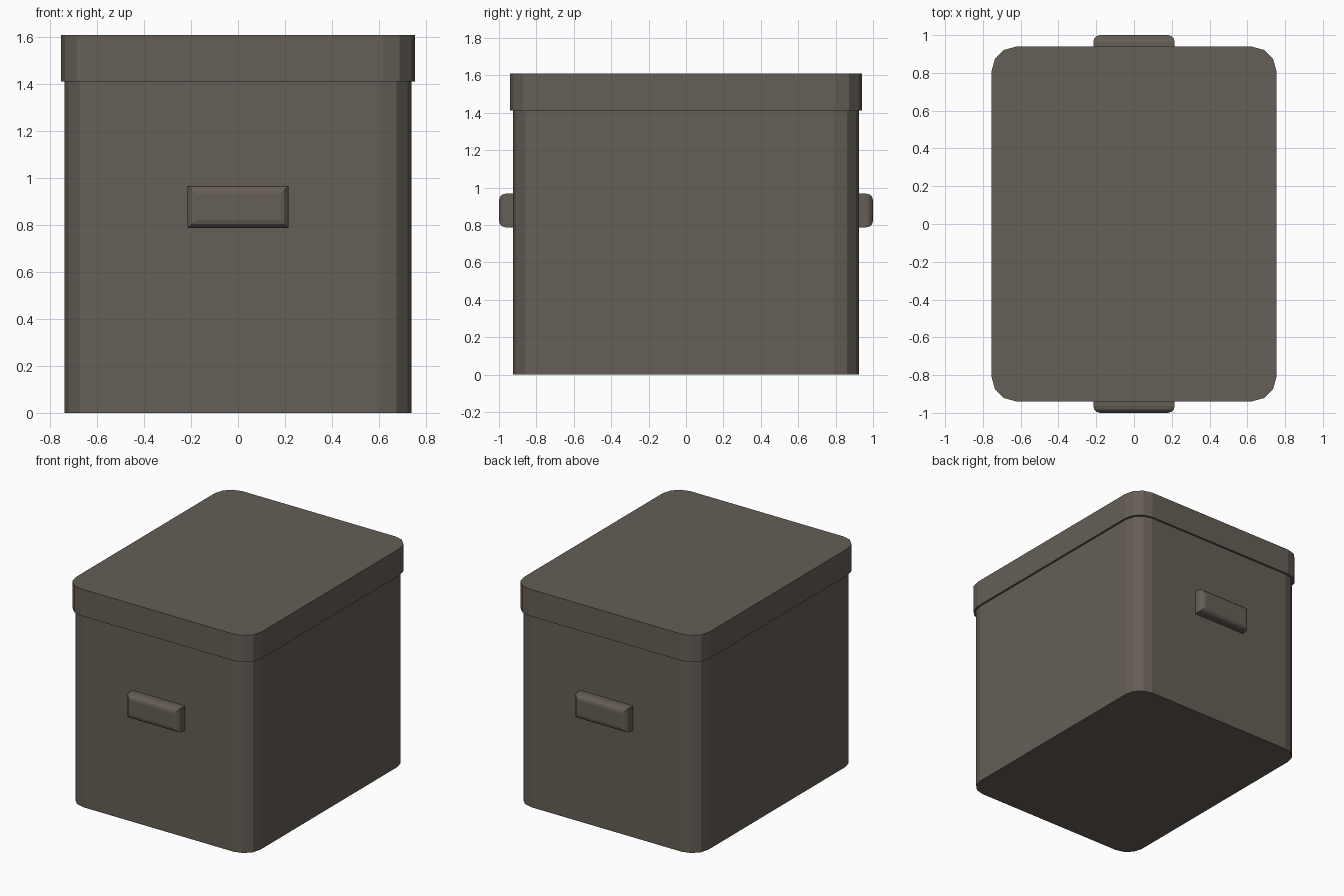
import bpy, bmesh, math

if "Cube" in bpy.data.objects:
    bpy.data.objects.remove(bpy.data.objects["Cube"])

mat = bpy.data.materials.new("warm_grey_card")
mat.diffuse_color = (0.13, 0.112, 0.092, 1)
mat.use_nodes = True
mat.node_tree.nodes["Principled BSDF"].inputs["Base Color"].default_value = mat.diffuse_color


def finish(bm, name):
    bmesh.ops.recalc_face_normals(bm, faces=bm.faces)
    mesh = bpy.data.meshes.new(name)
    bm.to_mesh(mesh)
    bm.free()
    mesh.materials.append(mat)
    obj = bpy.data.objects.new(name, mesh)
    bpy.context.collection.objects.link(obj)
    return obj


def rounded_block(name, hx, hy, z0, z1, r, segs=3):
    """Vertical prism with rounded corners."""
    bm = bmesh.new()
    ring = []
    for k, (sx, sy) in enumerate([(1, 1), (-1, 1), (-1, -1), (1, -1)]):
        for i in range(segs + 1):
            a = math.pi / 2 * (k + i / segs)
            ring.append(bm.verts.new((sx * (hx - r) + r * math.cos(a),
                                      sy * (hy - r) + r * math.sin(a), z0)))
    base = bm.faces.new(ring)
    ext = bmesh.ops.extrude_face_region(bm, geom=[base], use_keep_orig=True)
    for v in ext["geom"]:
        if isinstance(v, bmesh.types.BMVert):
            v.co.z = z1
    return finish(bm, name)


def handle(name, side):
    """Block pull with only the outer face's edges rounded."""
    hx, z0, z1, y_in, y_out = 0.215, 0.787, 0.967, 0.90, 1.0
    bm = bmesh.new()
    bmesh.ops.create_cube(bm, size=2)
    for v in bm.verts:
        v.co = (v.co.x * hx,
                side * (y_out if v.co.y * side > 0 else y_in),
                z1 if v.co.z > 0 else z0)
    edges = [e for e in bm.edges
             if all(abs(v.co.y) > 0.99 for v in e.verts)]
    bmesh.ops.bevel(bm, geom=edges, offset=0.036, segments=3,
                    profile=0.5, affect='EDGES')
    return finish(bm, name)


# Box and overhanging lid
rounded_block("box_body", 0.74, 0.925, 0.0, 1.42, 0.13)
rounded_block("box_lid", 0.755, 0.94, 1.413, 1.61, 0.135)

# Handles on front and back
handle("front_handle", -1)
handle("back_handle", 1)
